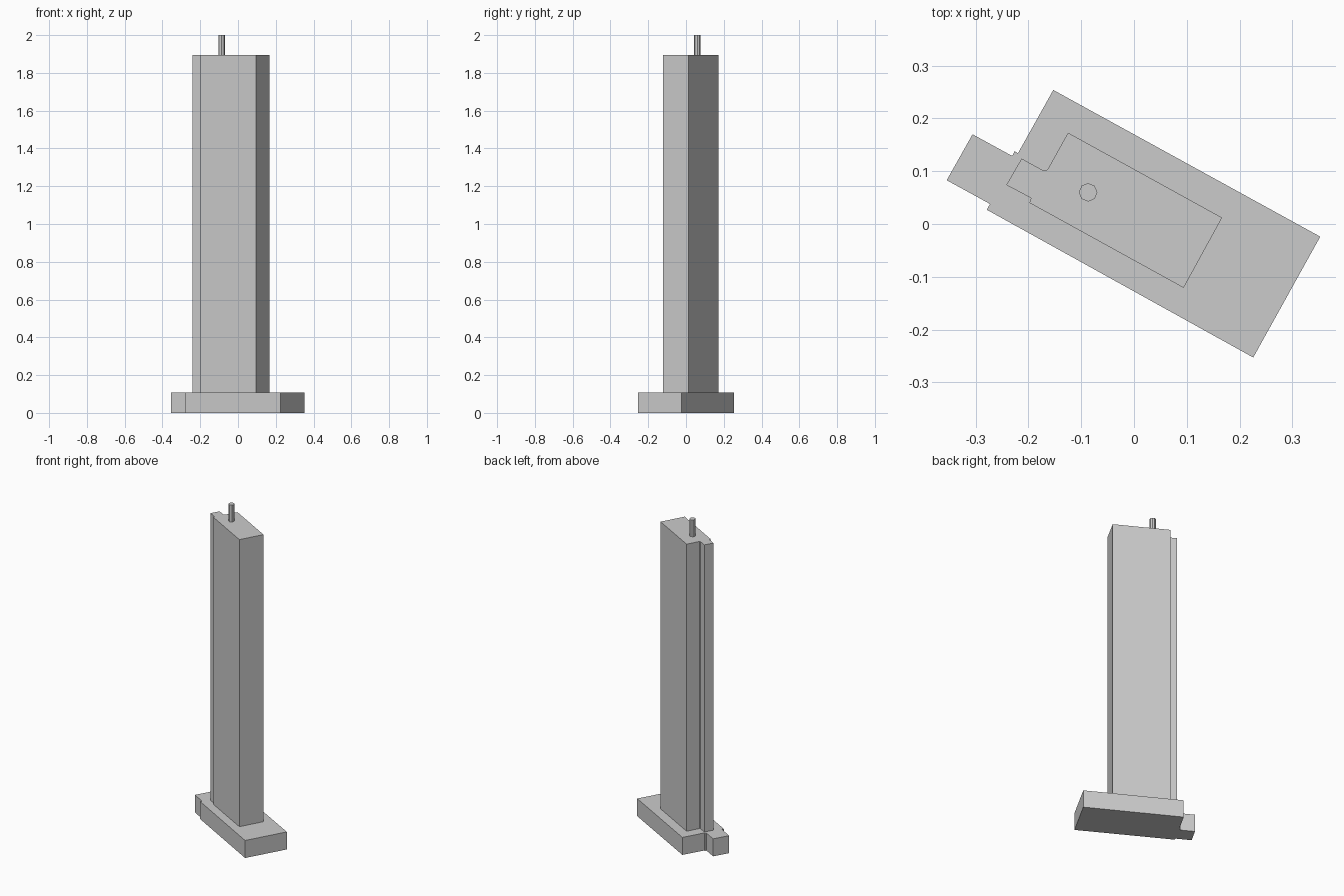
import bpy, bmesh
from math import cos, sin, tau

if "Cube" in bpy.data.objects:
    bpy.data.objects.remove(bpy.data.objects["Cube"])


def prism(name, outline, z0, z1):
    """Extrude a plan outline straight up from z0 to z1."""
    bm = bmesh.new()
    face = bm.faces.new([bm.verts.new((x, y, z0)) for x, y in outline])
    top = bmesh.ops.extrude_face_region(bm, geom=[face], use_keep_orig=True)["geom"]
    bmesh.ops.translate(bm, vec=(0, 0, z1 - z0),
                        verts=[v for v in top if isinstance(v, bmesh.types.BMVert)])
    bmesh.ops.recalc_face_normals(bm, faces=bm.faces)
    mesh = bpy.data.meshes.new(name)
    bm.to_mesh(mesh)
    bm.free()
    obj = bpy.data.objects.new(name, mesh)
    bpy.context.collection.objects.link(obj)
    return obj


BASE_TOP, ROOF, TIP = 0.109, 1.895, 2.0

# Wide podium with a narrow wing at its left end
prism("podium", [(0.353, -0.024), (-0.153, 0.254), (-0.220, 0.134), (-0.226, 0.138),
                 (-0.231, 0.129), (-0.306, 0.170), (-0.355, 0.083), (-0.273, 0.038),
                 (-0.279, 0.027), (0.226, -0.253)], 0, BASE_TOP)

# Tall tower slab with a matching narrow wing
prism("tower", [(0.167, 0.012), (-0.125, 0.173), (-0.164, 0.103), (-0.171, 0.101),
                (-0.213, 0.124), (-0.242, 0.074), (-0.195, 0.049),
                (-0.198, 0.040), (0.094, -0.121)], BASE_TOP, ROOF)

# Eight-sided mast on the roof
prism("mast", [(-0.087 + 0.0175 * cos(tau * i / 8), 0.060 + 0.0175 * sin(tau * i / 8))
               for i in range(8)], ROOF, TIP)
